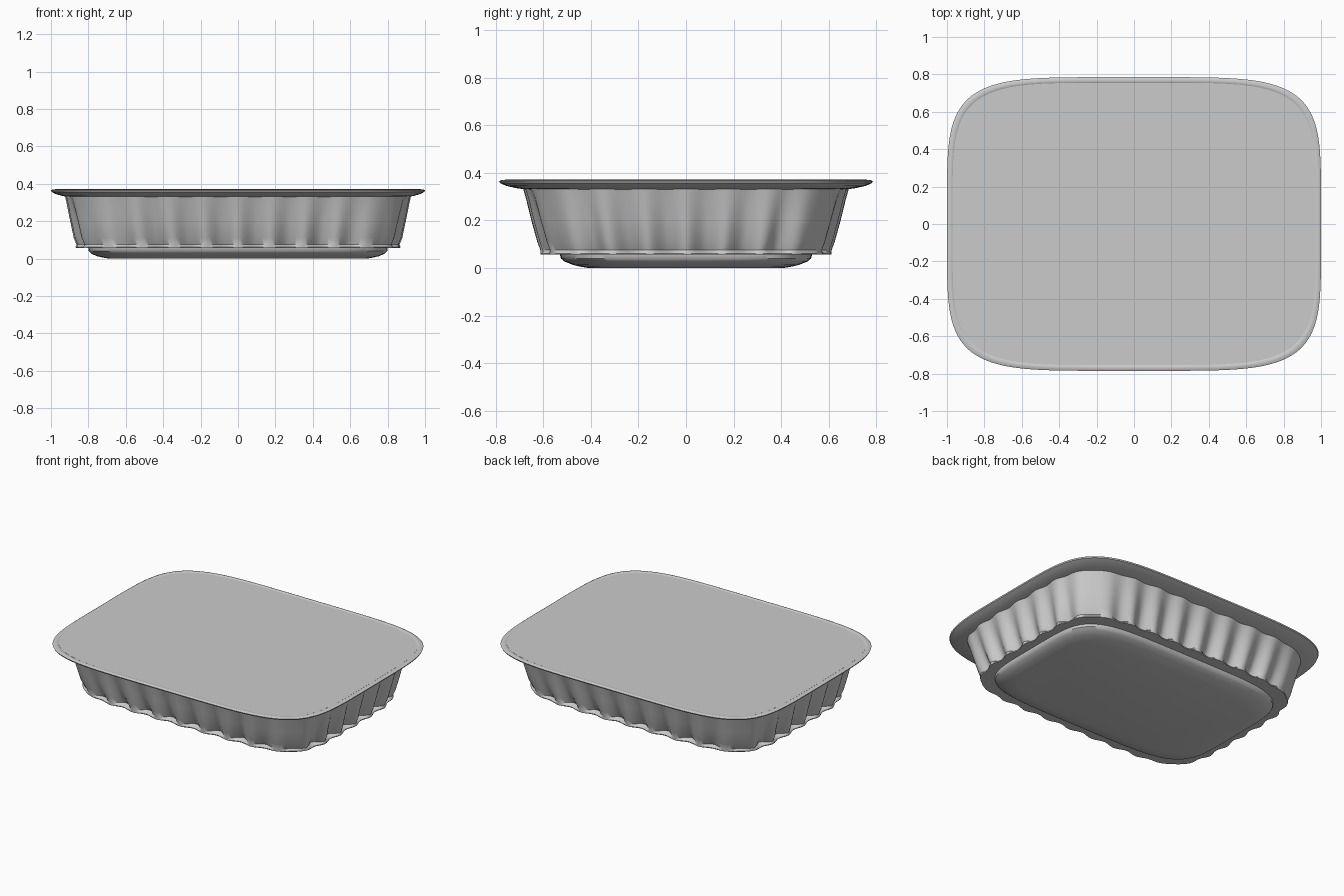
import bpy, bmesh, math

if "Cube" in bpy.data.objects:
    bpy.data.objects.remove(bpy.data.objects["Cube"])

N = 384        # points around the outline
FLUTES = 32    # scallops around the tub


def outline_params(p=5.0):
    """Evenly spaced unit points on a squircle-shaped tray outline."""
    dense = []
    for i in range(4001):
        t = 2 * math.pi * i / 4000
        c, s = math.cos(t), math.sin(t)
        k = (abs(c) ** p + abs(s) ** p) ** (-1 / p)
        dense.append((c * k, s * k))
    lens = [0.0]
    for a, b in zip(dense, dense[1:]):
        lens.append(lens[-1] + math.hypot(b[0] - a[0], (b[1] - a[1]) * 0.78))
    pts, j = [], 0
    for i in range(N):
        target = lens[-1] * i / N
        while lens[j + 1] < target:
            j += 1
        pts.append(dense[j])
    return pts


UNIT = outline_params()


def ring(bm, hx, hy, z, depth=0.0):
    """One loop of the tray; depth pushes the grooves inward."""
    verts = []
    for i, (u, v) in enumerate(UNIT):
        nx, ny = u * abs(u) ** 3 / hx, v * abs(v) ** 3 / hy
        length = math.hypot(nx, ny)
        corner = min(1, max(0, (min(abs(u), abs(v)) - 0.6) / 0.22))
        wave = 0.5 - 0.5 * math.cos(2 * math.pi * FLUTES * i / N)
        d = depth * wave * (1 - 0.8 * corner)
        verts.append(bm.verts.new((u * hx - d * nx / length, v * hy - d * ny / length, z)))
    return verts


def loft(name, profile, cap_start=False, cap_end=False, angle=40):
    bm = bmesh.new()
    rings = [ring(bm, *p) for p in profile]
    for a, b in zip(rings, rings[1:]):
        for i in range(N):
            j = (i + 1) % N
            bm.faces.new((a[i], b[i], b[j], a[j]))
    if cap_start:
        bm.faces.new(rings[0])
    if cap_end:
        bm.faces.new(rings[-1][::-1])
    me = bpy.data.meshes.new(name)
    bm.to_mesh(me)
    bm.free()
    ob = bpy.data.objects.new(name, me)
    bpy.context.collection.objects.link(ob)
    bpy.context.view_layer.objects.active = ob
    ob.select_set(True)
    bpy.ops.object.shade_smooth_by_angle(angle=math.radians(angle))
    ob.select_set(False)
    return ob


# Flat sealed cover
loft("lid_film", [(0.97, 0.755, 0.368), (0.97, 0.755, 0.362)], cap_start=True)

# Rolled flange
loft("rim", [(0.968, 0.753, 0.366), (0.975, 0.76, 0.371), (0.99, 0.775, 0.37),
             (1.0, 0.785, 0.365), (0.997, 0.782, 0.357), (0.975, 0.755, 0.345),
             (0.94, 0.71, 0.335), (0.91, 0.67, 0.33)])

# Fluted wall, stepping in at a small ledge
loft("fluted_wall", [(0.925, 0.685, 0.335, 0.012), (0.915, 0.672, 0.29, 0.018),
                     (0.897, 0.65, 0.2, 0.03), (0.878, 0.625, 0.11, 0.045),
                     (0.864, 0.612, 0.075, 0.055), (0.868, 0.612, 0.062, 0.02),
                     (0.866, 0.61, 0.056, 0.02), (0.79, 0.525, 0.056, 0.0)])

# Shallow base pan
loft("base_pan", [(0.80, 0.53, 0.056), (0.798, 0.526, 0.04), (0.785, 0.51, 0.027),
                  (0.755, 0.475, 0.013), (0.72, 0.44, 0.005), (0.69, 0.41, 0.0)], cap_end=True)
